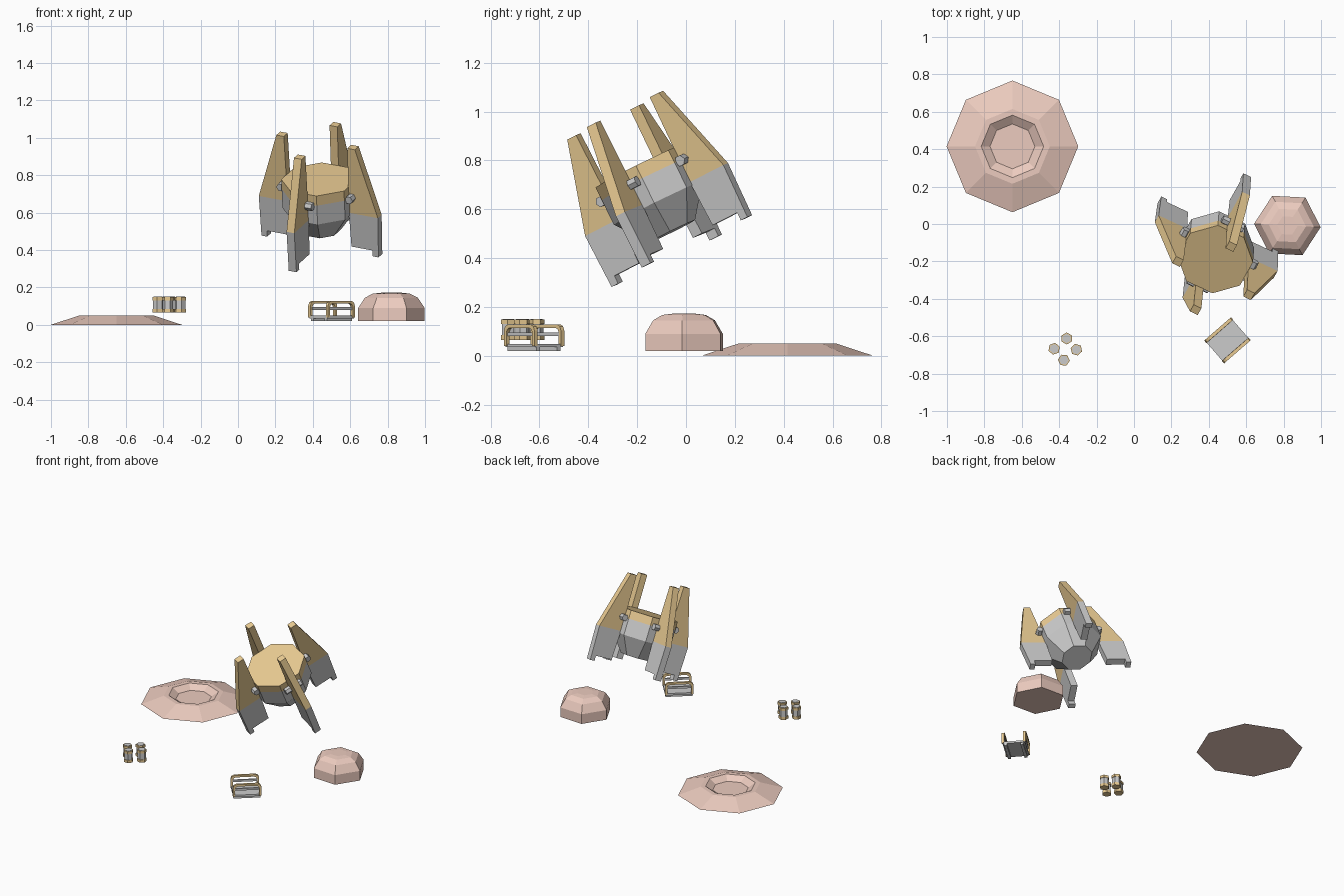
import bpy, bmesh, math
from mathutils import Matrix, Vector

if "Cube" in bpy.data.objects:
    bpy.data.objects.remove(bpy.data.objects["Cube"])


def material(name, rgb):
    m = bpy.data.materials.new(name)
    m.diffuse_color = (*rgb, 1)
    m.use_nodes = True
    m.node_tree.nodes["Principled BSDF"].inputs["Base Color"].default_value = m.diffuse_color
    return m


gold = material("gold", (0.82, 0.60, 0.29))
pink = material("rock_pink", (0.84, 0.60, 0.52))
grey = None


def finish(name, bm, mat, mtx):
    bmesh.ops.recalc_face_normals(bm, faces=bm.faces)
    me = bpy.data.meshes.new(name)
    bm.to_mesh(me)
    bm.free()
    me.transform(mtx)
    if mat:
        me.materials.append(mat)
    ob = bpy.data.objects.new(name, me)
    bpy.context.collection.objects.link(ob)
    return ob


def lathe(name, rings, n, turn, mat, mtx):
    """Stack of n-sided rings (radius, z), capped at both ends."""
    bm = bmesh.new()
    loops = []
    for r, z in rings:
        loops.append([bm.verts.new((r * math.cos(turn + i * math.tau / n),
                                    r * math.sin(turn + i * math.tau / n), z))
                      for i in range(n)])
    for a, b in zip(loops, loops[1:]):
        for i in range(n):
            j = (i + 1) % n
            bm.faces.new((a[i], a[j], b[j], b[i]))
    bm.faces.new(loops[0])
    bm.faces.new(loops[-1])
    return finish(name, bm, mat, mtx)


def prism(name, profile, thick, mat, mtx):
    """Profile in local x/z, extruded evenly along y."""
    bm = bmesh.new()
    f = bm.faces.new([bm.verts.new((x, -thick / 2, z)) for x, z in profile])
    ext = bmesh.ops.extrude_face_region(bm, geom=[f])
    verts = [g for g in ext["geom"] if isinstance(g, bmesh.types.BMVert)]
    bmesh.ops.translate(bm, verts=verts, vec=(0, thick, 0))
    return finish(name, bm, mat, mtx)


def box(name, size, loc, mat, mtx):
    x, z = size[0] / 2, size[2] / 2
    return prism(name, [(-x, -z), (x, -z), (x, z), (-x, z)], size[1], mat,
                 mtx @ Matrix.Translation(loc))


def rot(a, axis="Z"):
    return Matrix.Rotation(a, 4, axis)


# Crater
lathe("crater", [(0.352, 0), (0.2, 0.05), (0.167, 0.05), (0.12, 0.018)], 8, 0,
      pink, Matrix.Translation((-0.65, 0.415, 0)))

# Boulder
lathe("boulder", [(0.178, 0.02), (0.178, 0.09), (0.142, 0.145), (0.1, 0.167), (0.055, 0.172)],
      6, math.radians(-3), pink, Matrix.Translation((0.82, -0.008, 0)))

# Canisters
for i, (x, y) in enumerate([(-0.427, -0.667), (-0.36, -0.612), (-0.308, -0.672), (-0.375, -0.728)]):
    m = Matrix.Translation((x, y, 0)) @ rot(0.35 + i * 0.2)
    lathe(f"canister_body_{i}", [(0.028, 0.08), (0.028, 0.135)], 6, 0, grey, m)
    lathe(f"canister_base_{i}", [(0.032, 0.065), (0.032, 0.085)], 6, 0, gold, m)
    lathe(f"canister_rim_{i}", [(0.032, 0.13), (0.032, 0.148)], 6, 0, gold, m)
    lathe(f"canister_cap_{i}", [(0.025, 0.145), (0.025, 0.151)], 6, 0, grey, m)

# Rack: tray, rails, feet and two arched end frames
rack = Matrix.Translation((0.5, -0.622, 0)) @ rot(math.radians(41))
box("rack_tray", (0.185, 0.15, 0.014), (0, 0, 0.042), grey, rack)
half = [(0.095, 0.04), (0.095, 0.103), (0.088, 0.12), (0.072, 0.128)]
hole = [(0.062, 0.114), (0.074, 0.109), (0.08, 0.098), (0.08, 0.04)]
arch = (half + [(-x, z) for x, z in half[::-1]]
        + [(-x, z) for x, z in hole[::-1]] + hole)
for s in (-1, 1):
    prism(f"rack_arch_{s}", arch, 0.018, gold, rack @ Matrix.Translation((0, s * 0.072, 0)))
    box(f"rack_rail_{s}", (0.165, 0.012, 0.014), (0, s * 0.068, 0.088), grey, rack)
    box(f"rack_skid_{s}", (0.18, 0.02, 0.016), (0, s * 0.055, 0.028), grey, rack)

# Lander: tilted frame, origin at the centre of the four fin tips
zx = Vector((-0.038, -0.44, 0.897)).normalized()
xx = Vector((0.893, -0.417, -0.167))
xx = (xx - xx.dot(zx) * zx).normalized()
yx = zx.cross(xx)
ship = Matrix.Translation((0.425, -0.29, 0.985)) @ Matrix((xx, yx, zx)).transposed().to_4x4()

# Lander body
t = math.pi / 8
lathe("lander_deck", [(0.203, -0.288), (0.203, -0.23)], 8, t, gold, ship)
lathe("lander_hull", [(0.105, -0.53), (0.203, -0.4), (0.203, -0.288)], 8, t, grey, ship)

# Four fins with feet and cross pins
upper = [(0.183, -0.385), (0.19, 0), (0.235, 0), (0.356, -0.385)]
lower = [(0.183, -0.385), (0.356, -0.385), (0.35, -0.62), (0.316, -0.62),
         (0.316, -0.585), (0.19, -0.585)]
for i in range(4):
    m = ship @ rot(i * math.pi / 2)
    prism(f"fin_upper_{i}", upper, 0.046, gold, m)
    prism(f"fin_leg_{i}", lower, 0.046, grey, m)
    pin = m @ Matrix.Translation((0.205, 0, -0.29)) @ rot(math.pi / 2, "X")
    lathe(f"fin_pin_{i}", [(0.023, -0.062), (0.023, 0.062)], 6, 0, grey, pin)
